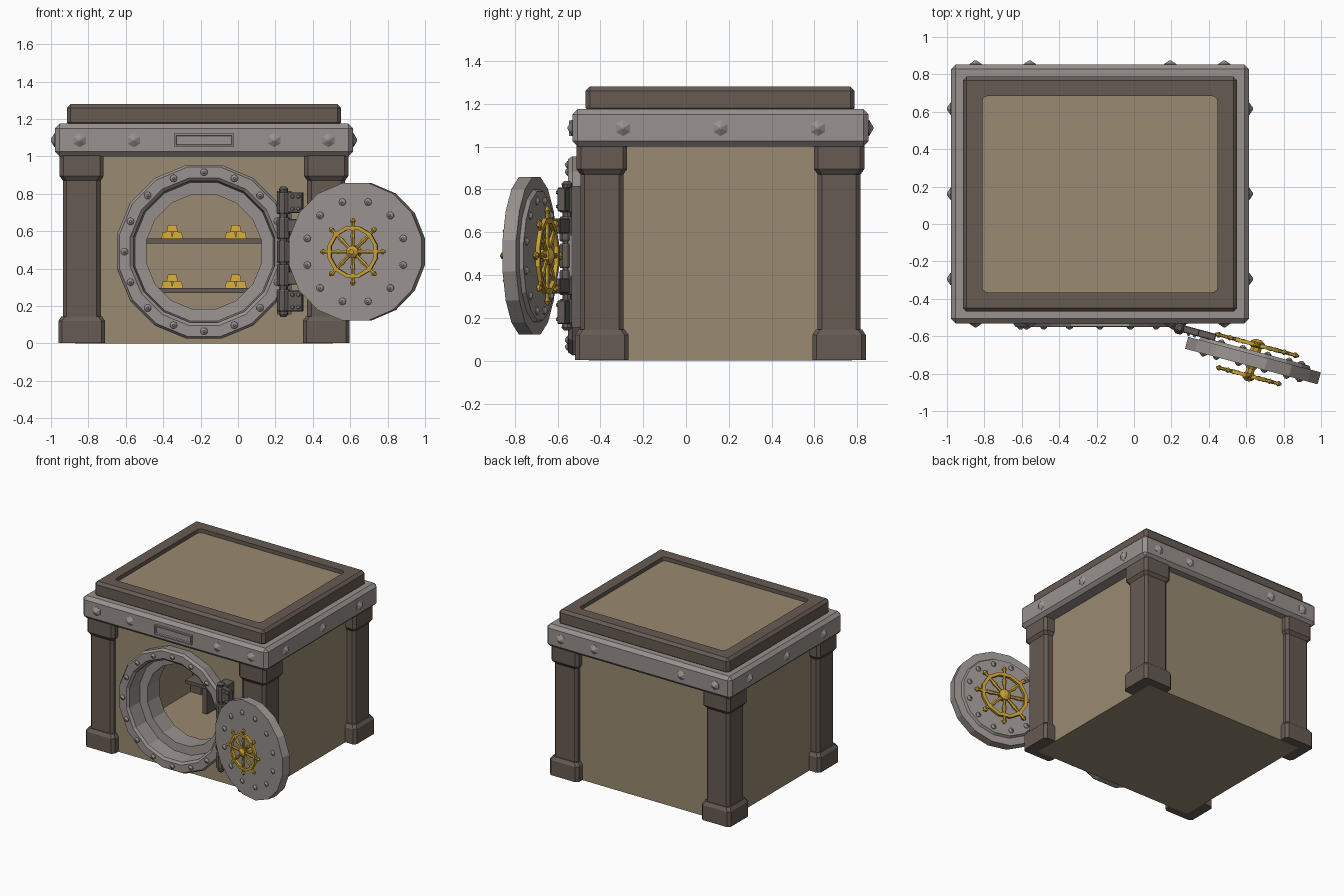
import bpy, bmesh, math
from mathutils import Matrix, Vector

old = bpy.data.objects.get("Cube")
if old:
    bpy.data.objects.remove(old)


def material(name, rgb):
    m = bpy.data.materials.new(name)
    m.use_nodes = True
    m.diffuse_color = (*rgb, 1)
    m.node_tree.nodes["Principled BSDF"].inputs["Base Color"].default_value = (*rgb, 1)
    return m


TAN = material("tan panel", (0.32, 0.255, 0.167))
BROWN = material("brown trim", (0.135, 0.104, 0.088))
STEEL = material("steel", (0.315, 0.285, 0.272))
DARK = material("dark steel", (0.125, 0.108, 0.1))
GOLD = material("gold", (0.58, 0.35, 0.035))

T = Matrix.Translation
CX, CY, DOOR_Z = -0.182, 0.161, 0.49   # centre of the safe, height of the door


def rot(deg, axis):
    return Matrix.Rotation(math.radians(deg), 4, axis)


def finish(name, bm, *mats):
    bmesh.ops.recalc_face_normals(bm, faces=bm.faces)
    me = bpy.data.meshes.new(name)
    bm.to_mesh(me)
    bm.free()
    for m in mats:
        me.materials.append(m)
    ob = bpy.data.objects.new(name, me)
    bpy.context.scene.collection.objects.link(ob)
    return ob


def box_mesh(lo, hi, bevel=0, taper=1, M=Matrix()):
    lo, hi = Vector(lo), Vector(hi)
    bm = bmesh.new()
    bmesh.ops.create_cube(bm, size=1)
    for v in bm.verts:
        if v.co.z > 0:
            v.co.x *= taper
            v.co.y *= taper
        v.co = (lo + hi) / 2 + v.co * (hi - lo)
    if bevel:
        bmesh.ops.bevel(bm, geom=bm.edges[:], offset=bevel, segments=1, affect='EDGES')
    bm.transform(M)
    return bm


def box(name, lo, hi, mat, bevel=0, taper=1, M=Matrix()):
    return finish(name, box_mesh(lo, hi, bevel, taper, M), mat)


def lathe(name, profile, sides, mat, places=(Matrix(),), loop=False):
    """Turn (radius, y) points around the y axis, once at each place."""
    bm = bmesh.new()
    k = 1 / math.cos(math.pi / sides)
    for M in places:
        rings = []
        for r, y in profile:
            ring = []
            for i in range(sides):
                a = (i + 0.5) * math.tau / sides
                ring.append(bm.verts.new(M @ Vector((r * k * math.cos(a), y, r * k * math.sin(a)))))
            rings.append(ring)
        pairs = list(zip(rings, rings[1:]))
        if loop:
            pairs.append((rings[-1], rings[0]))
        else:
            bm.faces.new(rings[0])
            bm.faces.new(rings[-1])
        for a, b in pairs:
            for i in range(sides):
                j = (i + 1) % sides
                bm.faces.new((a[i], a[j], b[j], b[i]))
    return finish(name, bm, mat)


def circle_places(base, radius, count, start=0):
    step = 360 / count
    return [base @ rot(start + i * step, 'Y') @ T((0, 0, radius)) for i in range(count)]


# Hollow body with a round opening in the front
body = box("body", (CX - 0.69, CY - 0.615, 0), (CX + 0.69, CY + 0.615, 1.02), TAN)
cutters = [
    box("room_cutter", (CX - 0.64, CY - 0.55, 0.04), (CX + 0.64, CY + 0.56, 0.98), TAN),
    lathe("opening_cutter", [(0.41, -0.7), (0.41, -0.2)], 16, TAN, [T((CX, 0, DOOR_Z))]),
]
bpy.context.view_layer.objects.active = body
for c in cutters:
    mod = body.modifiers.new("cut", 'BOOLEAN')
    mod.operation, mod.solver, mod.object = 'DIFFERENCE', 'EXACT', c
    bpy.ops.object.modifier_apply(modifier=mod.name)
    bpy.data.objects.remove(c)

# Corner pillars: chamfered square sections of (half width, height)
SECTIONS = [(0.125, 0.003), (0.125, 0.12), (0.108, 0.145), (0.1, 0.145),
            (0.1, 0.87), (0.118, 0.895), (0.118, 1.01)]
for sx, side in ((-1, "right"), (1, "left")):
    for sy, end in ((-1, "front"), (1, "back")):
        bm = bmesh.new()
        rings = []
        for h, z in SECTIONS:
            c = h - 0.02
            pts = [(h, -c), (h, c), (c, h), (-c, h), (-h, c), (-h, -c), (-c, -h), (c, -h)]
            rings.append([bm.verts.new((CX + sx * 0.654 + x, CY + sy * 0.554 + y, z)) for x, y in pts])
        for a, b in zip(rings, rings[1:]):
            for i in range(8):
                bm.faces.new((a[i], a[i - 1], b[i - 1], b[i]))
        bm.faces.new(rings[0])
        bm.faces.new(rings[-1])
        finish(f"{end}_{side}_pillar", bm, BROWN)

# Steel band around the top
FRONT = CY - 0.692
box("top_band", (CX - 0.797, FRONT, 1), (CX + 0.797, CY + 0.692, 1.175), STEEL, 0.025)
places = []
for s in (-1, 1):
    turn = rot(0 if s < 0 else 180, 'Z')
    places += [T((CX + x, CY + s * 0.692, 1.087)) @ turn for x in (-0.665, -0.375, 0.375, 0.665)]
    turn = rot(90 * s, 'Z')
    places += [T((CX + s * 0.797, CY + y, 1.087)) @ turn for y in (-0.455, 0, 0.455)]
lathe("band_rivets", [(0.033, 0.005), (0.033, -0.002), (0.004, -0.022)], 6, STEEL, places)

# Name plate with a raised border
bm = box_mesh((CX - 0.16, FRONT - 0.016, 1.05), (CX + 0.16, FRONT + 0.01, 1.122))
face = min(bm.faces, key=lambda f: f.calc_center_median().y)
bmesh.ops.inset_region(bm, faces=[face], thickness=0.01, use_even_offset=True)
bmesh.ops.inset_region(bm, faces=[face], thickness=0.004, depth=-0.01, use_even_offset=True)
finish("name_plate", bm, STEEL)

# Lid with a recessed panel that has rounded corners
bm = box_mesh((CX - 0.733, CY - 0.63, 1.16), (CX + 0.733, CY + 0.627, 1.28), 0.02)
top = max(bm.faces, key=lambda f: f.calc_center_median().z)
bmesh.ops.inset_region(bm, faces=[top], thickness=0.084, use_even_offset=True)
ext = bmesh.ops.extrude_face_region(bm, geom=[top])
floor = [g for g in ext["geom"] if isinstance(g, bmesh.types.BMFace)][0]
bmesh.ops.translate(bm, vec=(0, 0, -0.03), verts=floor.verts[:])
if top.is_valid:
    bmesh.ops.delete(bm, geom=[top], context='FACES_ONLY')
corners = [e for v in floor.verts for e in v.link_edges if abs(e.verts[0].co.z - e.verts[1].co.z) > 0.02]
bmesh.ops.bevel(bm, geom=corners, offset=0.03, segments=3, profile=0.5, affect='EDGES')
for f in bm.faces:
    f.material_index = int(f.normal.z > 0.9 and abs(f.calc_center_median().z - 1.25) < 0.005)
finish("lid", bm, BROWN, TAN)

# Door frame ring with a stepped tunnel
ring_at = T((CX, 0, DOOR_Z))
lathe("door_frame", [(0.455, -0.44), (0.465, -0.53), (0.452, -0.55), (0.395, -0.55), (0.378, -0.535),
                     (0.37, -0.42), (0.307, -0.415), (0.307, -0.27), (0.38, -0.27), (0.4, -0.44)],
      16, STEEL, [ring_at], True)
RIVET = [(0.019, 0.005), (0.018, -0.004), (0.005, -0.015)]
lathe("frame_rivets", RIVET, 8, STEEL, circle_places(ring_at @ T((0, -0.55, 0)), 0.425, 16))

# Shelves on supports, each carrying two stacks of ingots
for n, z in (("lower", 0.27), ("upper", 0.535)):
    box(n + "_shelf", (CX - 0.47, 0.28, z), (CX + 0.47, 0.7, z + 0.025), BROWN)
    for s in (-1, 1):
        x0 = CX + s * 0.335
        box(f"{n}_shelf_support_{s}", (x0 - 0.02, 0.33, z - 0.22), (x0 + 0.02, 0.7, z), BROWN)
        for dx, dz in ((-0.028, 0), (0.028, 0), (0, 0.037)):
            x, b = CX + s * 0.17 + dx, z + 0.025 + dz
            box("gold_ingot", (x - 0.03, 0.38, b), (x + 0.03, 0.52, b + 0.037), GOLD, 0, 0.75)

# Open door: stepped disc with rivets on both faces
D = T((0.636, -0.729, DOOR_Z)) @ rot(-15, 'Z')
BACK = rot(180, 'Z')
lathe("door", [(0.367, -0.034), (0.367, 0.032), (0.31, 0.032), (0.3, 0.05)], 16, STEEL, [D])
lathe("door_rivets", RIVET, 8, STEEL,
      circle_places(D @ T((0, -0.034, 0)), 0.275, 12, 15)
      + circle_places(D @ T((0, 0.05, 0)) @ BACK, 0.265, 12, 15))

# Spoked handwheels, the inner one larger
for name, W, size in (("outer", D, 1.04), ("inner", D @ BACK, 1.34)):
    W = W @ T((0, -0.085, 0)) @ Matrix.Diagonal((size, 1, size, 1))
    lathe(name + "_wheel_rim", [(0.113, -0.01), (0.131, -0.01), (0.131, 0.01), (0.113, 0.01)],
          12, GOLD, [W], True)
    lathe(name + "_wheel_hub", [(0.034, 0.055), (0.022, 0.035), (0.022, 0.015), (0.03, 0.01),
                                (0.03, -0.015), (0.012, -0.03)], 8, GOLD, [W])
    spokes = [W @ rot(i * 45, 'Y') @ rot(-90, 'X') for i in range(8)]
    lathe(name + "_wheel_spokes", [(0.008, 0), (0.008, -0.06), (0.011, -0.08), (0.008, -0.1), (0.008, -0.148),
                                   (0.014, -0.158), (0.004, -0.174)], 6, GOLD, spokes)

# Hinge: mounting strip, pin, knuckles, plates and straps
H = T((0.243, -0.556, DOOR_Z)) @ rot(-15, 'Z')
upright = H @ rot(-90, 'X')
box("hinge_mount", (0.208, -0.535, 0.155), (0.285, -0.45, 0.815), DARK)
lathe("hinge_pin", [(0.012, 0.35), (0.024, 0.335), (0.02, 0.32), (0.02, -0.32), (0.024, -0.335), (0.012, -0.35)],
      8, DARK, [upright])
knuckles = [upright @ T((0, y, 0)) for y in (-0.26, -0.125, 0, 0.125, 0.26)]
lathe("hinge_knuckles", [(0.028, -0.058), (0.033, -0.05), (0.033, 0.05), (0.028, 0.058)], 8, DARK, knuckles)
heads = []
for s, n in ((-1, "lower"), (1, "upper")):
    box(n + "_hinge_plate", (0, -0.018, s * 0.263 - 0.055), (0.108, 0.02, s * 0.263 + 0.055), DARK, 0.004, 1, H)
    box(n + "_hinge_strap", (0, -0.018, s * 0.14 - 0.035), (0.2, 0.02, s * 0.14 + 0.035), DARK, 0.004, 1, H)
    heads += [H @ T((x, -0.018, s * 0.263 + dz)) for x in (0.055, 0.088) for dz in (-0.033, 0.033)]
lathe("hinge_rivets", [(0.011, 0.003), (0.006, -0.01)], 6, STEEL, heads)
